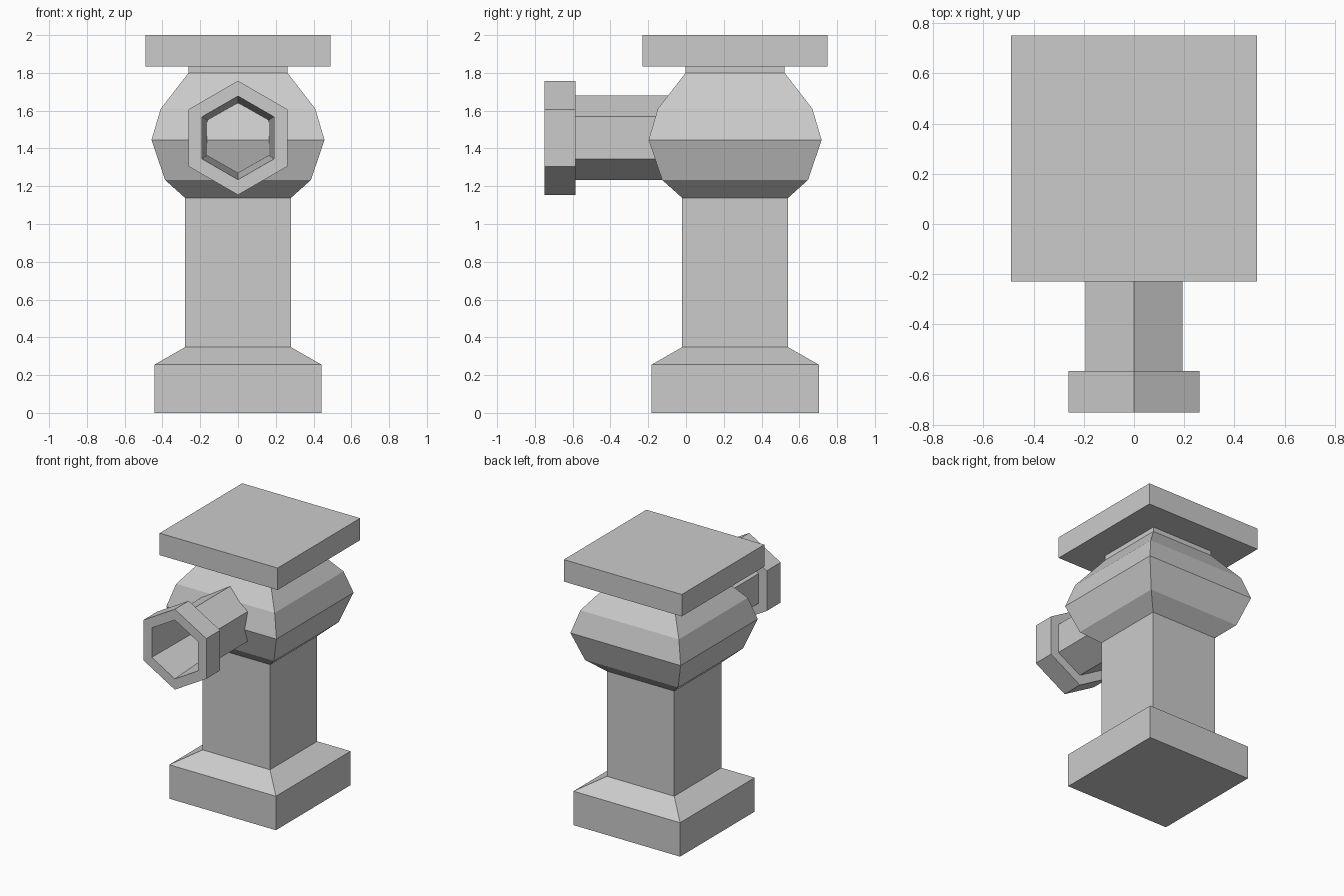
import bpy
import bmesh
import math
from mathutils import Matrix

if "Cube" in bpy.data.objects:
    bpy.data.objects.remove(bpy.data.objects["Cube"], do_unlink=True)

grey = bpy.data.materials.new("stone_grey")
grey.use_nodes = True
colour = (0.6, 0.6, 0.6, 1)
grey.diffuse_color = colour
grey.node_tree.nodes["Principled BSDF"].inputs["Base Color"].default_value = colour


def loft(name, profile, sides, start, matrix, scale=1, bottom=False, top=False, loop=False):
    """Sweep (radius, height) pairs around an axis into a flat-sided part."""
    bm = bmesh.new()
    rings = []
    for radius, height in profile:
        ring = []
        for i in range(sides):
            a = start + math.tau * i / sides
            r = radius * scale
            ring.append(bm.verts.new((r * math.cos(a), r * math.sin(a), height)))
        rings.append(ring)
    pairs = list(zip(rings, rings[1:]))
    if loop:
        pairs.append((rings[-1], rings[0]))
    for low, high in pairs:
        for i in range(sides):
            j = (i + 1) % sides
            bm.faces.new((low[i], low[j], high[j], high[i]))
    if bottom:
        bm.faces.new(rings[0][::-1])
    if top:
        bm.faces.new(rings[-1])
    bm.transform(matrix)
    mesh = bpy.data.meshes.new(name)
    bm.to_mesh(mesh)
    bm.free()
    mesh.materials.append(grey)
    obj = bpy.data.objects.new(name, mesh)
    bpy.context.collection.objects.link(obj)
    return obj


def square(name, profile, **caps):
    """Square part on the column axis; radii are half widths."""
    return loft(name, profile, 4, math.pi / 4, Matrix.Translation((0, 0.26, 0)),
                math.sqrt(2), **caps)


# Column, from the ground up
square("plinth", [(0.443, 0), (0.443, 0.255), (0.28, 0.348)], bottom=True)
square("shaft", [(0.28, 0.348), (0.28, 1.138)])
square("bulb", [(0.28, 1.138), (0.386, 1.233), (0.458, 1.445),
                (0.409, 1.61), (0.262, 1.8)])
square("top_slab", [(0.262, 1.8), (0.262, 1.835), (0.49, 1.835), (0.49, 2)], top=True)

# Hollow six-sided spout with a flanged mouth, pointing forward
forward = Matrix.Translation((0, 0, 1.456)) @ Matrix.Rotation(math.pi / 2, 4, "X")
loft("spout", [(0.224, 0.03), (0.224, 0.585), (0.302, 0.585), (0.302, 0.75),
               (0.221, 0.75), (0.18, 0.03)], 6, math.pi / 2, forward, loop=True)
